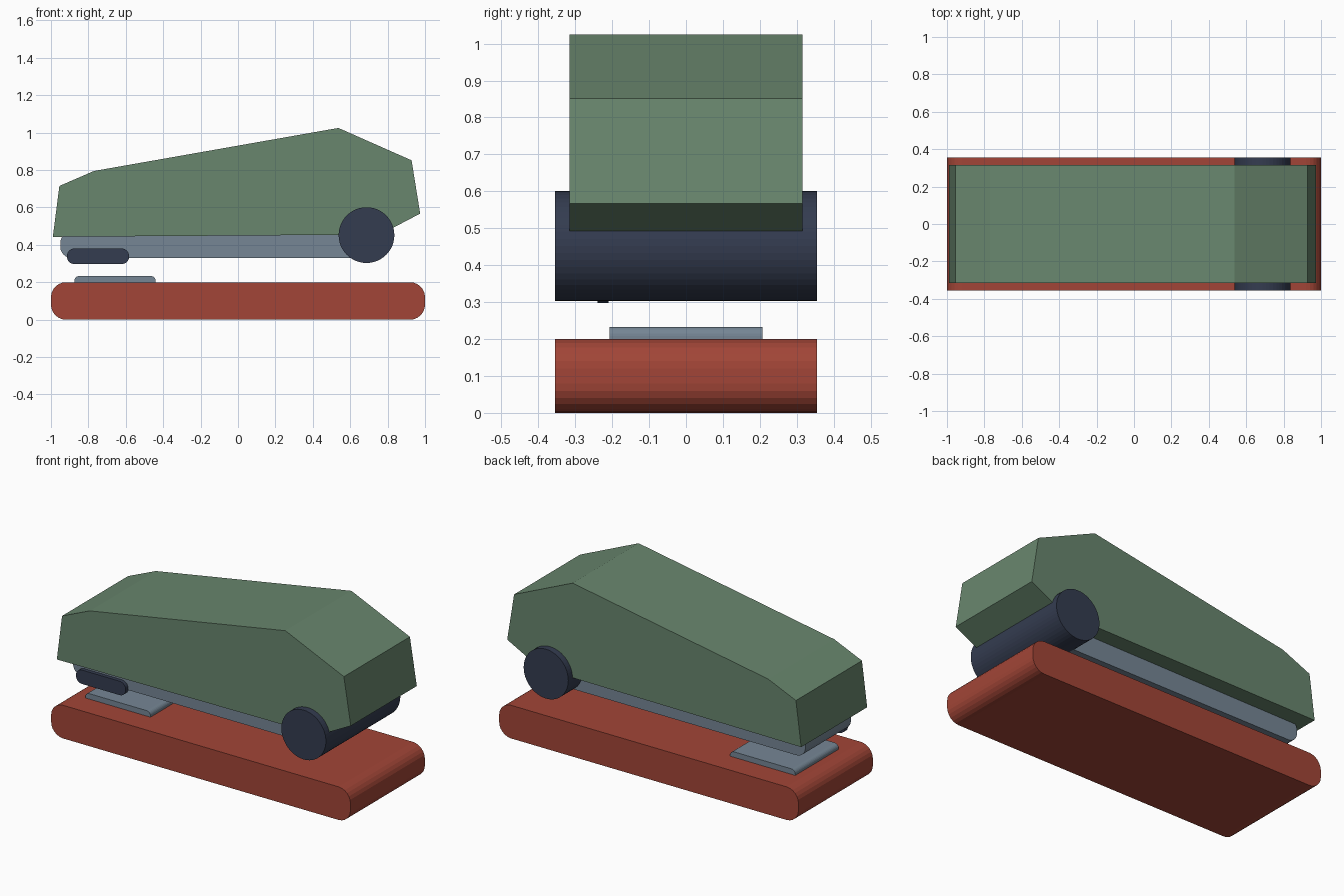
import bpy, bmesh, math

cube = bpy.data.objects.get("Cube")
if cube:
    bpy.data.objects.remove(cube, do_unlink=True)


def material(name, rgb):
    m = bpy.data.materials.new(name)
    m.use_nodes = True
    m.diffuse_color = (*rgb, 1)
    m.node_tree.nodes["Principled BSDF"].inputs["Base Color"].default_value = (*rgb, 1)
    return m


red = material("brick_red", (0.36, 0.06, 0.038))
green = material("sage_green", (0.14, 0.24, 0.155))
grey = material("steel_grey", (0.18, 0.24, 0.30))
navy = material("dark_navy", (0.034, 0.045, 0.08))


def extrude(name, profile, y0, y1, mat):
    """Sweep a closed x-z outline from y0 to y1."""
    bm = bmesh.new()
    face = bm.faces.new([bm.verts.new((x, y0, z)) for x, z in profile])
    geom = bmesh.ops.extrude_face_region(bm, geom=[face])["geom"]
    verts = [v for v in geom if isinstance(v, bmesh.types.BMVert)]
    bmesh.ops.translate(bm, verts=verts, vec=(0, y1 - y0, 0))
    bmesh.ops.recalc_face_normals(bm, faces=bm.faces)
    mesh = bpy.data.meshes.new(name)
    bm.to_mesh(mesh)
    bm.free()
    mesh.materials.append(mat)
    ob = bpy.data.objects.new(name, mesh)
    bpy.context.collection.objects.link(ob)
    return ob


def rounded(x0, x1, z0, z1, r, steps=6):
    """Outline of a rectangle with rounded corners."""
    corners = [(x1 - r, z1 - r), (x0 + r, z1 - r), (x0 + r, z0 + r), (x1 - r, z0 + r)]
    points = []
    for i, (cx, cz) in enumerate(corners):
        for s in range(steps + 1):
            a = math.pi / 2 * (i + s / steps)
            points.append((cx + r * math.cos(a), cz + r * math.sin(a)))
    return points


def circle(cx, cz, r, sides=48):
    turn = 2 * math.pi / sides
    return [(cx + r * math.cos(i * turn), cz + r * math.sin(i * turn)) for i in range(sides)]


# Base slab and the plate the staples fold against
extrude("base", rounded(-1, 1, 0, 0.2, 0.08), -0.355, 0.355, red)
extrude("anvil_plate", rounded(-0.875, -0.44, 0.17, 0.233, 0.025), -0.207, 0.207, grey)

# Staple magazine, with a pill-shaped catch on its front side
extrude("magazine", rounded(-0.95, 0.72, 0.33, 0.47, 0.06), -0.217, 0.217, grey)
extrude("side_catch", rounded(-0.915, -0.582, 0.297, 0.381, 0.041), -0.24, -0.21, navy)

# Hinge barrel across the rear
extrude("hinge_barrel", circle(0.687, 0.452, 0.149), -0.355, 0.355, navy)

# Faceted upper handle
handle = [(-0.99, 0.443), (-0.955, 0.715), (-0.77, 0.795), (0.537, 1.025),
          (0.928, 0.852), (0.974, 0.567), (0.76, 0.455)]
extrude("handle", handle, -0.315, 0.315, green)
